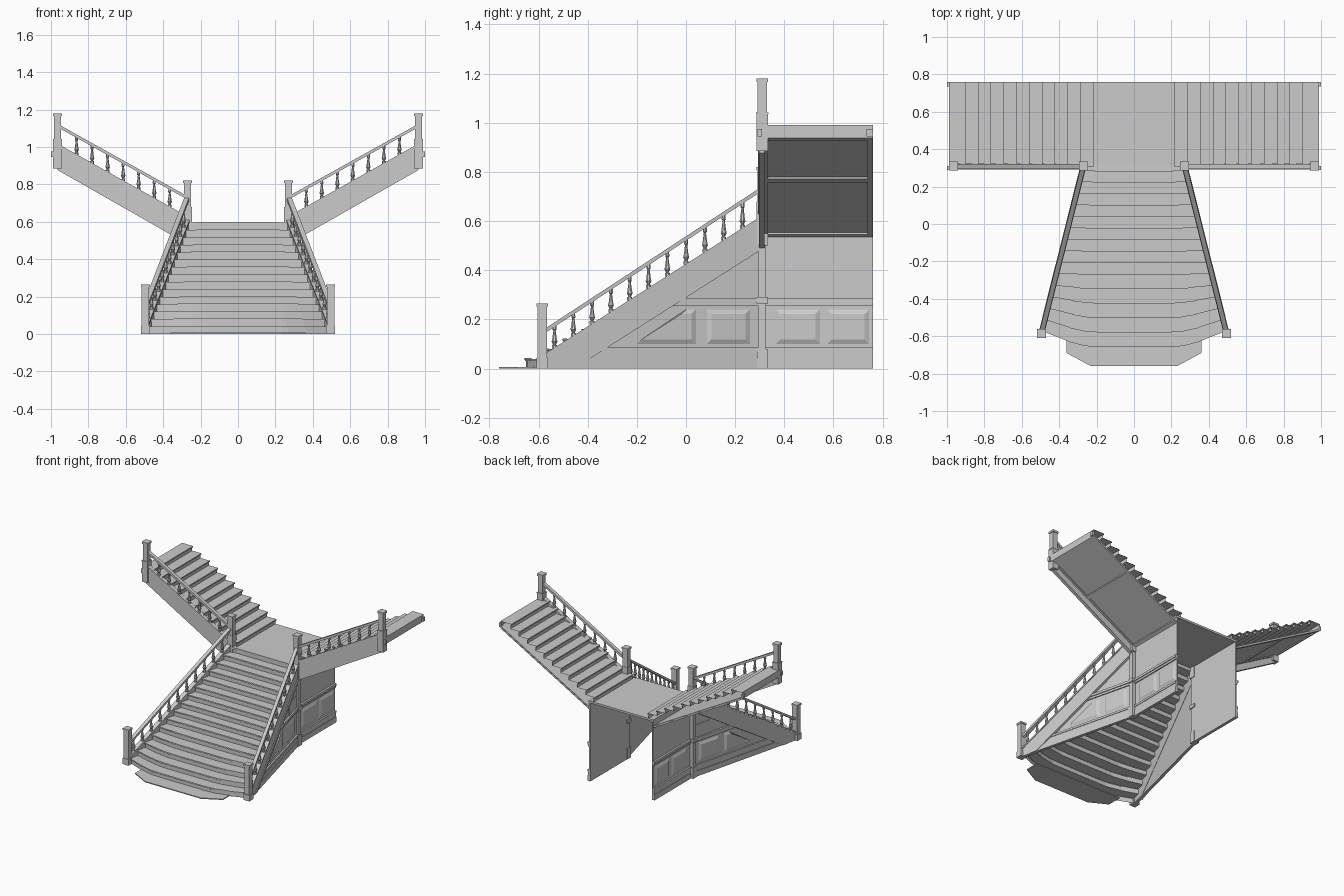
import bpy, bmesh
from math import cos, sin, pi

if "Cube" in bpy.data.objects:
    bpy.data.objects.remove(bpy.data.objects["Cube"])


def finish(name, bm, mirror=True):
    bmesh.ops.recalc_face_normals(bm, faces=bm.faces)
    me = bpy.data.meshes.new(name)
    bm.to_mesh(me)
    bm.free()
    ob = bpy.data.objects.new(name, me)
    bpy.context.collection.objects.link(ob)
    if mirror:
        m = ob.modifiers.new("Mirror", 'MIRROR')
        m.use_mirror_merge = False
    return ob


def add_prism(bm, poly, f, o0, o1, inset=0.0):
    n = len(poly)
    cu = sum(p[0] for p in poly) / n
    cv = sum(p[1] for p in poly) / n
    def shrink(p):
        return tuple(a - max(-inset, min(inset, a - c)) for a, c in zip(p, (cu, cv)))
    a = [bm.verts.new(f(u, v, o0)) for u, v in poly]
    b = [bm.verts.new(f(*shrink(p), o1)) for p in poly]
    bm.faces.new(a)
    bm.faces.new(b[::-1])
    for i in range(n):
        j = (i + 1) % n
        bm.faces.new((a[i], b[i], b[j], a[j]))


def prism(name, poly, f, o0, o1, mirror=True):
    bm = bmesh.new()
    add_prism(bm, poly, f, o0, o1)
    return finish(name, bm, mirror)


def rect(u0, u1, v0, v1):
    return [(u0, v0), (u1, v0), (u1, v1), (u0, v1)]


def sheet(name, rows, mirror):
    bm = bmesh.new()
    vs = [[bm.verts.new(p) for p in r] for r in rows]
    for r, q in zip(vs, vs[1:]):
        for i in range(len(r) - 1):
            bm.faces.new((r[i], r[i + 1], q[i + 1], q[i]))
    return finish(name, bm, mirror)


def newel(name, x, y, sections):
    bm = bmesh.new()
    for z0, z1, h in sections:
        add_prism(bm, rect(x - h, x + h, y - h, y + h), lambda u, v, o: (u, v, o), z0, z1)
    return finish(name, bm)


def add_baluster(bm, x, y, z0, z1):
    prof = [(0, .011), (.14, .011), (.17, .006), (.3, .013), (.42, .01),
            (.78, .005), (.83, .009), (1, .008)]
    rings = []
    for t, r in prof:
        rings.append([bm.verts.new((x + r * cos(a * pi / 4 + pi / 8), y + r * sin(a * pi / 4 + pi / 8),
                                    z0 + t * (z1 - z0))) for a in range(8)])
    for a, b in zip(rings, rings[1:]):
        for i in range(8):
            bm.faces.new((a[i], a[(i + 1) % 8], b[(i + 1) % 8], b[i]))


# Coordinate mappings: splayed side of lower flight, landing wall, front of upper flights, plan
def splay_x(y): return .495 - (y + .585) * .2514
def splay(u, v, o): return (splay_x(u) + o, u, v)
def wall(u, v, o): return (.262 + o, u, v)
def upper(u, v, o): return (u, .308 + o, v)
def plan(u, v, o): return (u, v, o)


# Lower flight: bowed treads as a folded sheet with nosings
N, RISE, TOP = 15, .0397, .595


def front_y(k, x):
    y = -.575 + k * .86 / (N - 1)
    t = min(1, abs(x) / (splay_x(y) - .01))
    shape = 1 if t < .5 else (1 - .4 * (t - .5) / .25 if t < .75 else .6 * (1 - t) / .25)
    return y - .08 * max(0, 1 - k / 5) * shape


def flight_rows(half_width, lift):
    rows = []
    for k in range(N):
        ye = -.575 + k * .86 / (N - 1)
        w = half_width(ye)
        xs = [w * t for t in (-1, -.75, -.5, 0, .5, .75, 1)]
        for dy, z in ((.008, k * RISE), (.008, (k + 1) * RISE - .009),
                      (0, (k + 1) * RISE - .009), (0, (k + 1) * RISE)):
            rows.append([(x, front_y(k, x) + dy - lift, z + lift) for x in xs])
    rows.append([(x, .31, TOP + lift) for x in xs])
    return rows


sheet("lower_treads", flight_rows(lambda y: splay_x(y) - .008, 0), False)
sheet("stair_carpet", flight_rows(lambda y: .36 - (y + .62) * .165, .003), False)
prism("floor_mat", [(-.36, -.58), (-.36, -.69), (-.23, -.76), (.23, -.76), (.36, -.69), (.36, -.58)],
      plan, 0, .007, False)

# Landing
prism("landing", rect(-.265, .265, .285, .76), plan, .58, TOP, False)

# Lower stringers, mouldings and handrails
def line(y0, z0, slope): return lambda y: z0 + slope * (y - y0)
s_top, s_bot = line(-.57, .06, .636), line(.29, .473, .636)
def bot_y(z): return .29 + (z - .473) / .636
prism("lower_stringer", [(-.585, 0), (bot_y(0), 0), (.31, s_bot(.31)), (.31, s_top(.31)), (-.585, s_top(-.585))],
      splay, -.012, .012)
prism("lower_stringer_cap", [(-.585, s_top(-.585) - .008), (.31, s_top(.31) - .008),
                             (.31, s_top(.31) + .003), (-.585, s_top(-.585) + .003)], splay, -.016, .016)
prism("lower_stringer_moulding", [(bot_y(0) - .045, 0), (bot_y(0), 0), (.3, s_bot(.3)), (.3, s_bot(.3) + .03)],
      splay, .01, .017)
r_top = line(-.565, .168, .655)
prism("lower_handrail", [(-.585, r_top(-.585) - .018), (.31, r_top(.31) - .018),
                         (.31, r_top(.31)), (-.585, r_top(-.585))], splay, -.013, .013)
bm = bmesh.new()
for i in range(11):
    y = -.535 + i * .0765
    add_baluster(bm, splay_x(y), y, s_top(y), r_top(y) - .014)
finish("lower_balusters", bm)

# Walls below the lower flight and the landing
prism("lower_wall", [(bot_y(0), 0), (.31, 0), (.31, s_bot(.31))], splay, -.01, 0)
prism("landing_wall", rect(.31, .76, 0, .585), wall, -.01, 0)

# Wainscot rails, stiles and raised panels
bm = bmesh.new()
for z0, z1, out in ((0, .04, .012), (.04, .07, .008), (.07, .085, .012), (.255, .27, .008), (.27, .287, .014)):
    add_prism(bm, [(bot_y(z0), z0), (.3, z0), (.3, z1), (bot_y(z1), z1)], splay, 0, out)
    add_prism(bm, rect(.32, .76, z0, z1), wall, 0, out)
finish("wainscot_rails", bm)
bm = bmesh.new()
for f, poly in ((splay, [(-.2, .1), (.04, .1), (.04, .24), (0, .24)]),
                (splay, rect(.085, .26, .1, .24)),
                (wall, rect(.365, .545, .1, .24)), (wall, rect(.575, .745, .1, .24))):
    add_prism(bm, poly, f, 0, .008, .018)
finish("wainscot_panels", bm)
prism("upper_wall_batten", rect(.155, .29, .287, .38), splay, 0, .003)

# Upper flights: folded tread sheet
rows = []
RUN, UR = .0683, .0359
for k in range(11):
    x, z = .217 + k * RUN, TOP + k * UR
    for dx, zz in ((.008, z), (.008, z + UR - .009), (0, z + UR - .009), (0, z + UR)):
        rows.append([(x + dx, .305, zz), (x + dx, .76, zz)])
rows.append([(.99, .305, TOP + 11 * UR), (.99, .76, TOP + 11 * UR)])
rows.append([(.99, .305, .945), (.99, .76, .945)])
sheet("upper_treads", rows, True)
bm = bmesh.new()
for y0, y1 in ((.735, .76), (.29, .31)):
    add_prism(bm, rect(.985, 1.0, y0, y1), plan, .945, .975)
finish("upper_end_blocks", bm)

# Sloped soffit with frame
sof = line(.27, .545, .558)
def slope_poly(f, x0, x1, d0, d1):
    return [(x0, f(x0) + d0), (x1, f(x1) + d0), (x1, f(x1) + d1), (x0, f(x0) + d1)]
prism("soffit", slope_poly(sof, .265, .99, 0, .008), upper, 0, .45)
bm = bmesh.new()
for x0, x1, o0, o1 in ((.265, .99, .43, .452), (.265, .99, .01, .025),
                       (.265, .285, .0, .45), (.665, .69, .0, .45), (.965, .99, .0, .45)):
    add_prism(bm, slope_poly(sof, x0, x1, -.008, .002), upper, o0, o1)
finish("soffit_frame", bm)

# Upper stringers, handrails and balusters
u_bot, u_top, u_rail = line(.29, .492, .57), line(.33, .658, .56), line(.294, .75, .557)
prism("upper_stringer", [(.27, u_bot(.27)), (.965, u_bot(.965)), (.965, u_top(.965)), (.27, u_top(.27))],
      upper, -.012, .012)
prism("upper_stringer_cap", slope_poly(u_top, .27, .965, -.008, .004), upper, -.016, .016)
prism("upper_handrail", slope_poly(u_rail, .27, .965, -.018, 0), upper, -.013, .013)
bm = bmesh.new()
for i in range(7):
    x = .365 + i * .083
    add_baluster(bm, x, .308, u_top(x), u_rail(x) - .014)
finish("upper_balusters", bm)

# Newel posts
newel("bottom_newel", .495, -.585, [(0, .045, .024), (.045, .252, .02), (.252, .265, .024)])
newel("middle_newel", .27, .31, [(0, .08, .021), (.08, .265, .016), (.265, .29, .024), (.29, .5, .016),
                                 (.5, .68, .023), (.68, .807, .02), (.807, .82, .024)])
newel("top_newel", .965, .31, [(.885, 1.035, .023), (1.035, 1.042, .025), (1.042, 1.165, .019), (1.165, 1.18, .024)])
